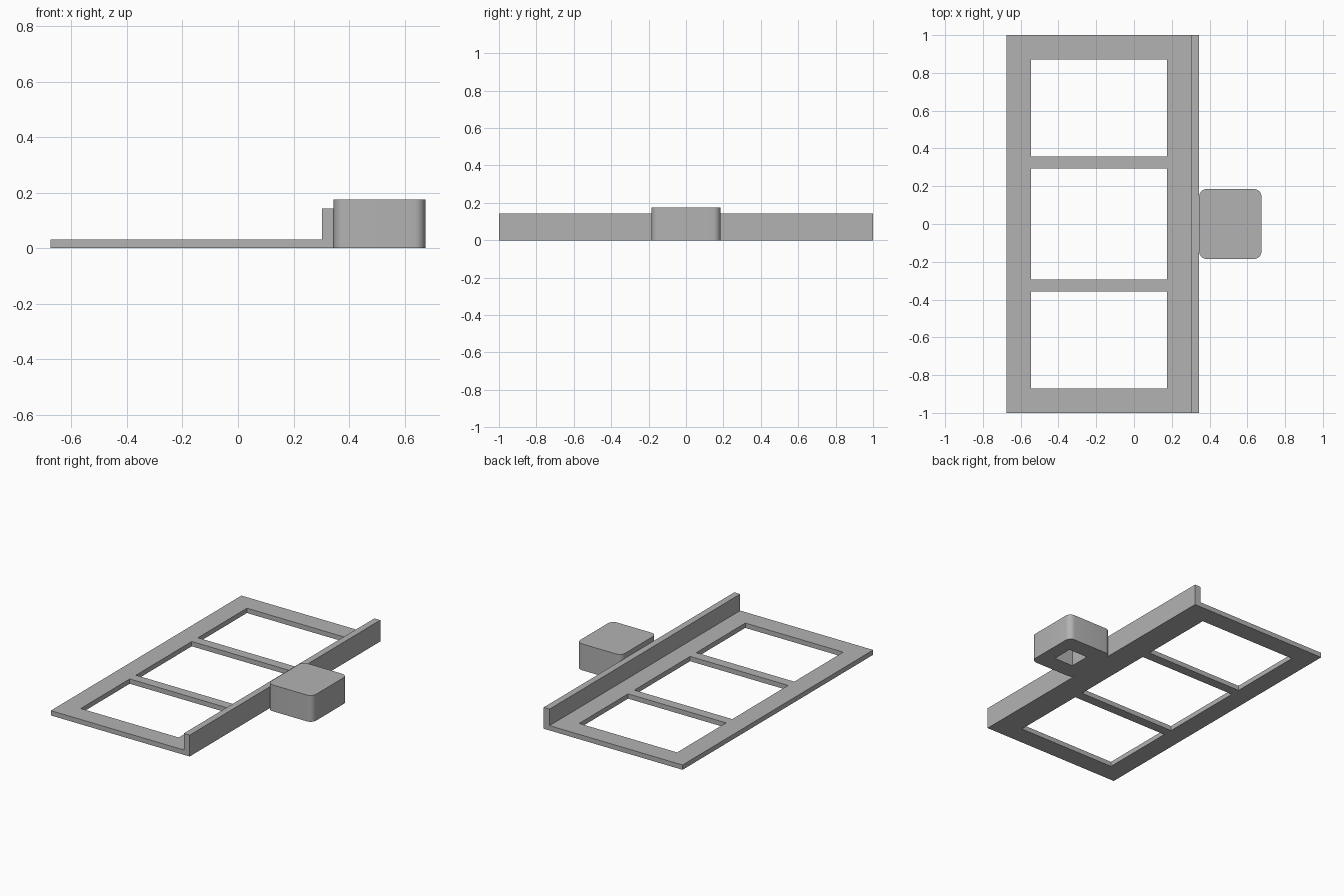
import bpy, bmesh, math

cube = bpy.data.objects.get("Cube")
if cube:
    bpy.data.objects.remove(cube, do_unlink=True)

GREY = (0.45, 0.45, 0.45, 1)
grey = bpy.data.materials.new("plain grey")
grey.use_nodes = True
grey.diffuse_color = GREY
grey.node_tree.nodes["Principled BSDF"].inputs["Base Color"].default_value = GREY


def finish(name, bm):
    bmesh.ops.recalc_face_normals(bm, faces=bm.faces)
    mesh = bpy.data.meshes.new(name)
    bm.to_mesh(mesh)
    bm.free()
    mesh.materials.append(grey)
    obj = bpy.data.objects.new(name, mesh)
    bpy.context.collection.objects.link(obj)
    return obj


def raise_faces(bm, faces, height):
    """Extrude faces straight up, replacing the originals."""
    result = bmesh.ops.extrude_face_region(bm, geom=faces)["geom"]
    verts = [g for g in result if isinstance(g, bmesh.types.BMVert)]
    bmesh.ops.translate(bm, verts=verts, vec=(0, 0, height))
    return [g for g in result if isinstance(g, bmesh.types.BMFace)]


# Frame: a flat plate with three windows and an upright lip along its left side
xs = [-0.675, -0.545, 0.175, 0.302, 0.345]
ys = [-1, -0.872, -0.358, -0.293, 0.293, 0.358, 0.872, 1]
PLATE, LIP = 0.032, 0.142
bm = bmesh.new()
grid = [[bm.verts.new((x, y, 0)) for x in xs] for y in ys]
for j in range(len(ys) - 1):
    for i in range(len(xs) - 1):
        if i == 1 and j % 2 == 1:
            continue  # window opening
        bm.faces.new((grid[j][i], grid[j][i + 1], grid[j + 1][i + 1], grid[j + 1][i]))
base = list(bm.faces)
top = raise_faces(bm, base, PLATE)
for f in base:
    if not f.is_valid:
        continue
    f.normal_flip()
lip = [f for f in top if f.calc_center_median().x > xs[3]]
raise_faces(bm, lip, LIP - PLATE)
# extruding keeps the lower faces of the lip only if they bound the mesh
bm.normal_update()
inner = [f for f in bm.faces if f.calc_center_median().x > xs[3]
         and abs(f.calc_center_median().z - PLATE) < 1e-4 and abs(f.normal.z) > 0.9]
if inner:
    bmesh.ops.delete(bm, geom=inner, context="FACES_ONLY")
# close the underside if the extrusion consumed it
if not any(abs(f.calc_center_median().z) < 1e-5 for f in bm.faces):
    for j in range(len(ys) - 1):
        for i in range(len(xs) - 1):
            if not (i == 1 and j % 2 == 1):
                bm.faces.new((grid[j][i], grid[j + 1][i], grid[j + 1][i + 1], grid[j][i + 1]))
finish("window_frame", bm)

# Block: rounded upright corners, with a square socket in the underside
bm = bmesh.new()
bmesh.ops.create_cube(bm, size=1)
bmesh.ops.scale(bm, vec=(0.33, 0.37, 0.175), verts=bm.verts)
bmesh.ops.translate(bm, vec=(0.51, 0, 0.0875), verts=bm.verts)
uprights = [e for e in bm.edges if abs(e.verts[0].co.z - e.verts[1].co.z) > 0.1]
bmesh.ops.bevel(bm, geom=uprights, offset=0.04, segments=8, profile=0.5, affect="EDGES")
block = finish("side_block", bm)

bm = bmesh.new()
bmesh.ops.create_cube(bm, size=1)
bmesh.ops.scale(bm, vec=(0.14, 0.14, 0.28), verts=bm.verts)
bmesh.ops.translate(bm, vec=(0.51, 0, 0), verts=bm.verts)
cutter = finish("socket_cutter", bm)
cutter.hide_render = True
cutter.hide_viewport = True
cutter.display_type = "WIRE"

cut = block.modifiers.new("socket", "BOOLEAN")
cut.operation = "DIFFERENCE"
cut.solver = "EXACT"
cut.object = cutter

bpy.ops.object.select_all(action="DESELECT")
block.select_set(True)
bpy.context.view_layer.objects.active = block
bpy.ops.object.shade_smooth_by_angle(angle=math.radians(30))
